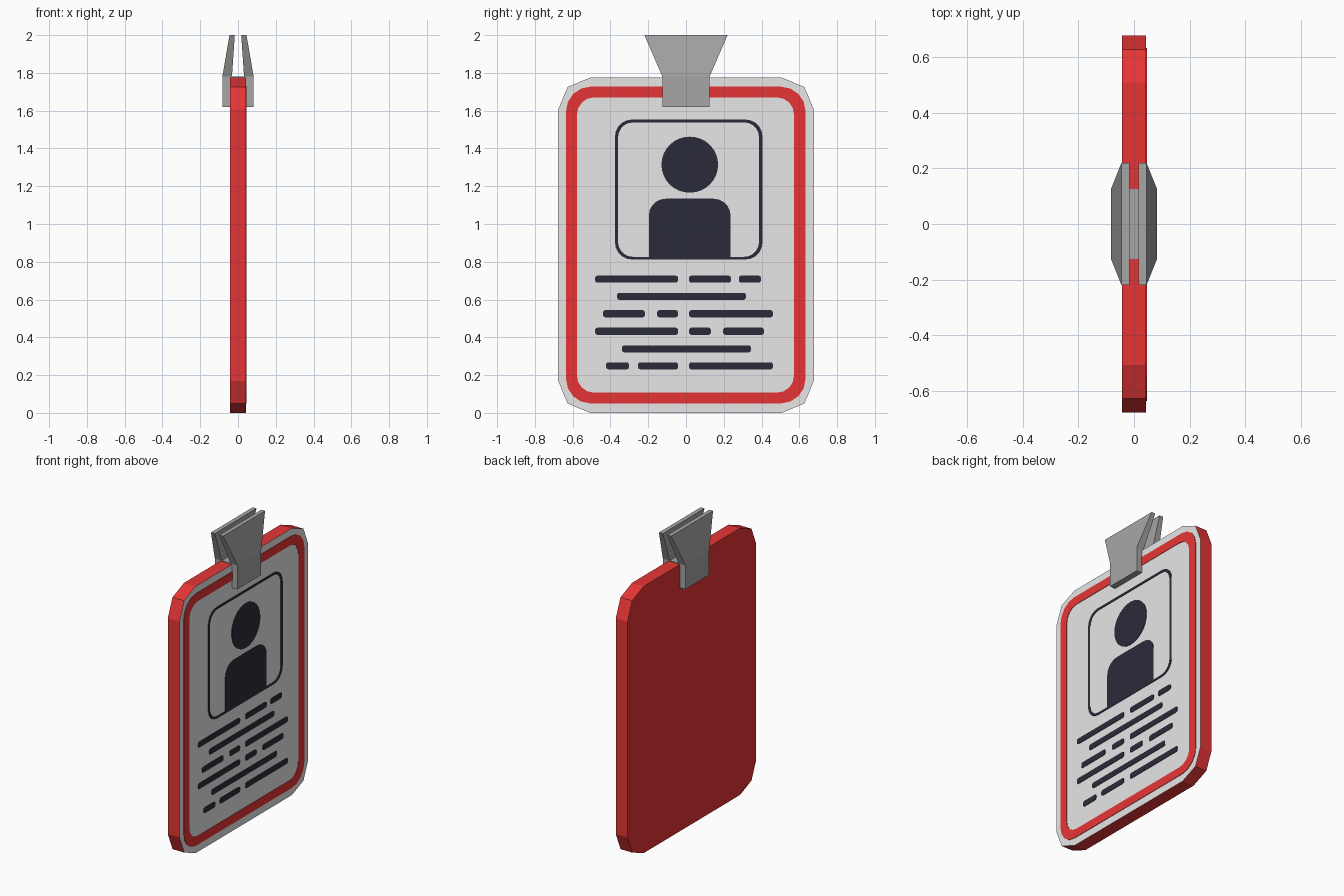
import bpy, bmesh, math

if "Cube" in bpy.data.objects:
    bpy.data.objects.remove(bpy.data.objects["Cube"])


def material(name, rgb):
    m = bpy.data.materials.new(name)
    m.diffuse_color = (*rgb, 1)
    m.use_nodes = True
    m.node_tree.nodes["Principled BSDF"].inputs["Base Color"].default_value = m.diffuse_color
    return m


RED = material("red", (0.90, 0.040, 0.042))
WHITE = material("white", (0.93, 0.93, 0.93))
INK = material("dark_ink", (0.024, 0.024, 0.042))
METAL = material("grey_metal", (0.38, 0.38, 0.38))

FACE = 0.043          # x of the printed face
PRINT = FACE + 0.003  # top of the printed plates


def finish(name, bm, *mats):
    bmesh.ops.recalc_face_normals(bm, faces=bm.faces)
    me = bpy.data.meshes.new(name)
    bm.to_mesh(me)
    bm.free()
    for m in mats:
        me.materials.append(m)
    ob = bpy.data.objects.new(name, me)
    bpy.context.collection.objects.link(ob)
    return ob


def rounded(y0, y1, z0, z1, r_low, r_top, seg):
    """Rounded rectangle outline in the y-z plane."""
    pts = []
    for cy, cz, r, a in ((y1, z1, r_top, 0), (y0, z1, r_top, 90),
                         (y0, z0, r_low, 180), (y1, z0, r_low, 270)):
        if r == 0:
            pts.append((cy, cz))
            continue
        oy = cy - r if cy == y1 else cy + r
        oz = cz - r if cz == z1 else cz + r
        for i in range(seg + 1):
            t = math.radians(a + 90 * i / seg)
            pts.append((oy + r * math.cos(t), oz + r * math.sin(t)))
    return pts


def prism(bm, pts, x0, x1):
    a = [bm.verts.new((x0, y, z)) for y, z in pts]
    b = [bm.verts.new((x1, y, z)) for y, z in pts]
    bm.faces.new(a)
    bm.faces.new(b)
    for i in range(len(pts)):
        j = (i + 1) % len(pts)
        bm.faces.new((a[i], a[j], b[j], b[i]))


def ring(name, outer, inner, mat):
    """Flat printed border between two outlines with equal point counts."""
    bm = bmesh.new()
    loops = [[bm.verts.new((x, y, z)) for y, z in pts] for x, pts in
             ((FACE, outer), (PRINT, outer), (PRINT, inner), (FACE, inner))]
    n = len(outer)
    for k in range(4):
        p, q = loops[k], loops[(k + 1) % 4]
        for i in range(n):
            j = (i + 1) % n
            bm.faces.new((p[i], p[j], q[j], q[i]))
    return finish(name, bm, mat)


# Card body: red, with the printed side white
bm = bmesh.new()
prism(bm, rounded(-0.677, 0.677, 0, 1.775, 0.17, 0.17, 2), -FACE, FACE)
bm.normal_update()
body = finish("card_body", bm, RED, WHITE)
for p in body.data.polygons:
    p.material_index = 1 if p.normal.x > 0.9 else 0

# Red border and thin photo frame
ring("red_border", rounded(-0.635, 0.633, 0.05, 1.727, 0.13, 0.13, 4),
     rounded(-0.577, 0.572, 0.107, 1.67, 0.09, 0.09, 4), RED)
ring("photo_frame", rounded(-0.376, 0.405, 0.812, 1.553, 0.09, 0.09, 5),
     rounded(-0.36, 0.387, 0.826, 1.538, 0.08, 0.08, 5), INK)

# Portrait silhouette
bm = bmesh.new()
prism(bm, rounded(-0.13, 0.17, 1.166, 1.462, 0.148, 0.148, 8), FACE, PRINT)
finish("portrait_head", bm, INK)
bm = bmesh.new()
prism(bm, rounded(-0.197, 0.236, 0.824, 1.134, 0, 0.09, 5), FACE, PRINT)
finish("portrait_shoulders", bm, INK)

# Rows of plain bars standing in for text
rows = (
    (0.708, ((-0.481, -0.042), (0.016, 0.238), (0.28, 0.397))),
    (0.617, ((-0.365, 0.317),)),
    (0.525, ((-0.44, -0.217), (-0.153, -0.042), (0.016, 0.46))),
    (0.432, ((-0.481, -0.042), (0.016, 0.132), (0.196, 0.413))),
    (0.339, ((-0.339, 0.344),)),
    (0.249, ((-0.423, -0.302), (-0.254, -0.042), (0.016, 0.46))),
)
bm = bmesh.new()
for z, bars in rows:
    for y0, y1 in bars:
        prism(bm, rounded(y0, y1, z - 0.019, z + 0.019, 0.012, 0.012, 2), FACE, PRINT)
finish("text_bars", bm, INK)

# Clip: jaw block gripping the card, and two flared handles
bm = bmesh.new()
prism(bm, rounded(-0.125, 0.125, 1.62, 1.78, 0, 0, 1), -0.083, 0.083)
finish("clip_jaw", bm, METAL)
for side, name in ((-1, "clip_handle_back"), (1, "clip_handle_front")):
    bm = bmesh.new()
    low, top = ([bm.verts.new((side * x, y, z)) for x, y in
                 ((xi, -w), (xo, -w), (xo, w), (xi, w))]
                for xi, xo, w, z in ((0.032, 0.083, 0.125, 1.78),
                                     (0.017, 0.045, 0.22, 2.0)))
    bm.faces.new(low)
    bm.faces.new(top)
    for i in range(4):
        j = (i + 1) % 4
        bm.faces.new((low[i], low[j], top[j], top[i]))
    finish(name, bm, METAL)
